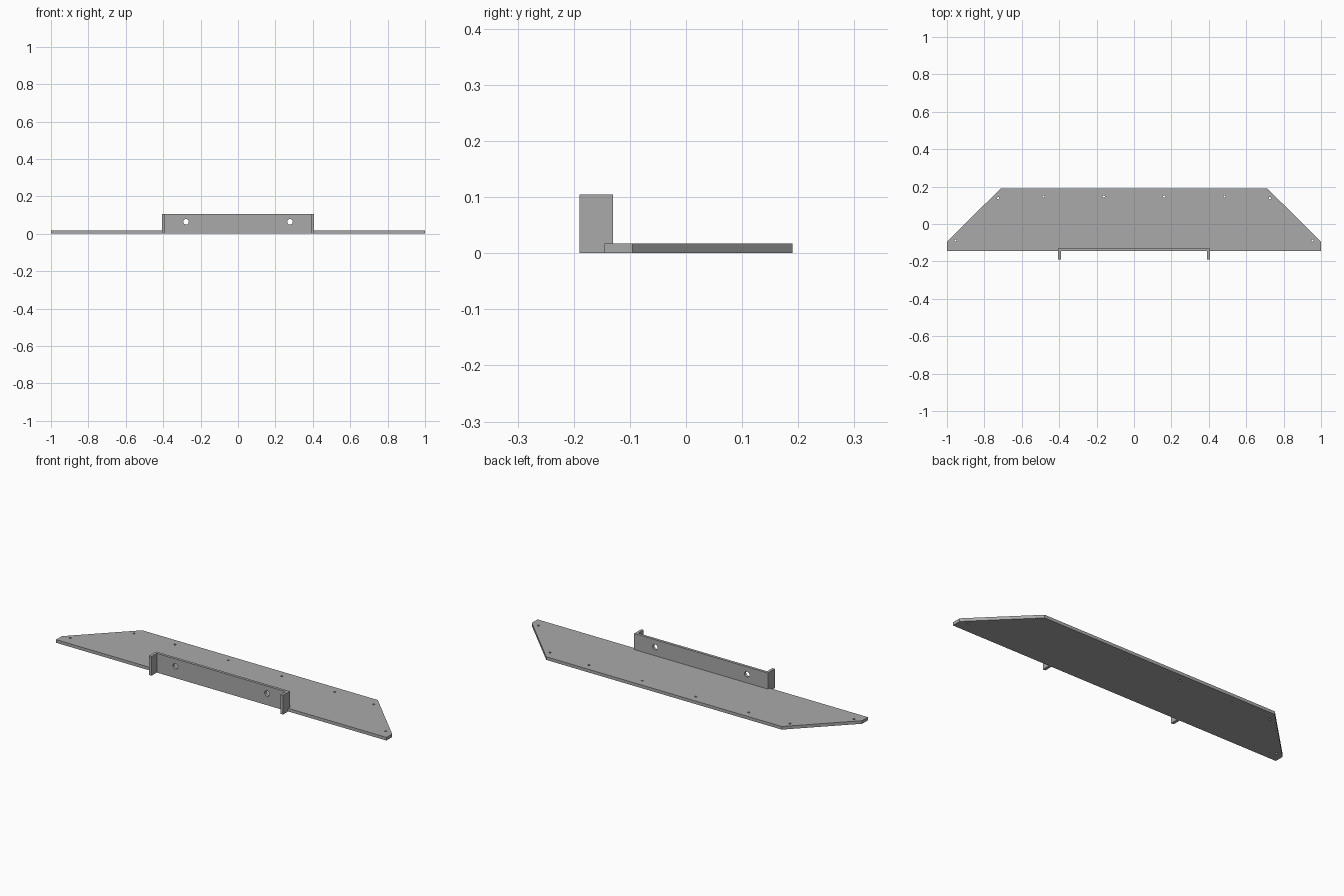
import bpy
import bmesh
import math
from mathutils import Matrix

cube = bpy.data.objects.get("Cube")
if cube:
    bpy.data.objects.remove(cube, do_unlink=True)

grey = bpy.data.materials.new("plain grey")
grey.use_nodes = True
colour = (0.4, 0.4, 0.4, 1)
grey.diffuse_color = colour
grey.node_tree.nodes["Principled BSDF"].inputs["Base Color"].default_value = colour

THICK = 0.017
BACK, FRONT = 0.19, -0.145
WALL_BACK, FLANGE_FRONT = -0.13, -0.19
HALF, HEIGHT = 0.405, 0.105


def add_object(name, bm):
    bmesh.ops.recalc_face_normals(bm, faces=bm.faces)
    mesh = bpy.data.meshes.new(name)
    bm.to_mesh(mesh)
    bm.free()
    mesh.materials.append(grey)
    obj = bpy.data.objects.new(name, mesh)
    bpy.context.collection.objects.link(obj)
    return obj


def extrude_outline(name, right_half, height):
    """Mirror a half outline across x = 0 and raise it from the floor."""
    outline = right_half + [(-x, y) for x, y in reversed(right_half)]
    bm = bmesh.new()
    face = bm.faces.new([bm.verts.new((x, y, 0)) for x, y in outline])
    raised = bmesh.ops.extrude_face_region(bm, geom=[face])
    verts = [v for v in raised["geom"] if isinstance(v, bmesh.types.BMVert)]
    bmesh.ops.translate(bm, verts=verts, vec=(0, 0, height))
    return add_object(name, bm)


def drill(obj, centres, radius, turn):
    """Cut mirrored pairs of round holes through an object."""
    bm = bmesh.new()
    for x, y, z in centres:
        for side in (-1, 1):
            bmesh.ops.create_cone(
                bm, cap_ends=True, segments=24, radius1=radius, radius2=radius, depth=0.08,
                matrix=Matrix.Translation((side * x, y, z)) @ Matrix.Rotation(turn, 4, "X"))
    cutter = add_object(obj.name + "_hole_cutter", bm)
    cutter.hide_render = True
    cutter.hide_set(True)
    cutter.display_type = "WIRE"
    cut = obj.modifiers.new("holes", "BOOLEAN")
    cut.operation = "DIFFERENCE"
    cut.solver = "EXACT"
    cut.object = cutter


# Base board with tapered back corners and a slot for the bracket
board = extrude_outline("base_board", [
    (HALF, WALL_BACK), (HALF, FRONT), (1, FRONT), (1, -0.095), (0.713, BACK)], THICK)
drill(board, [(0.162, 0.147, 0), (0.484, 0.147, 0), (0.726, 0.138, 0), (0.955, -0.088, 0)],
      0.006, 0)

# Channel bracket: upright wall with a forward flange at each end
bracket = extrude_outline("mounting_bracket", [
    (HALF - 0.015, FRONT), (HALF - 0.015, FLANGE_FRONT),
    (HALF, FLANGE_FRONT), (HALF, WALL_BACK)], HEIGHT)
drill(bracket, [(0.278, -0.137, 0.064)], 0.015, math.pi / 2)
